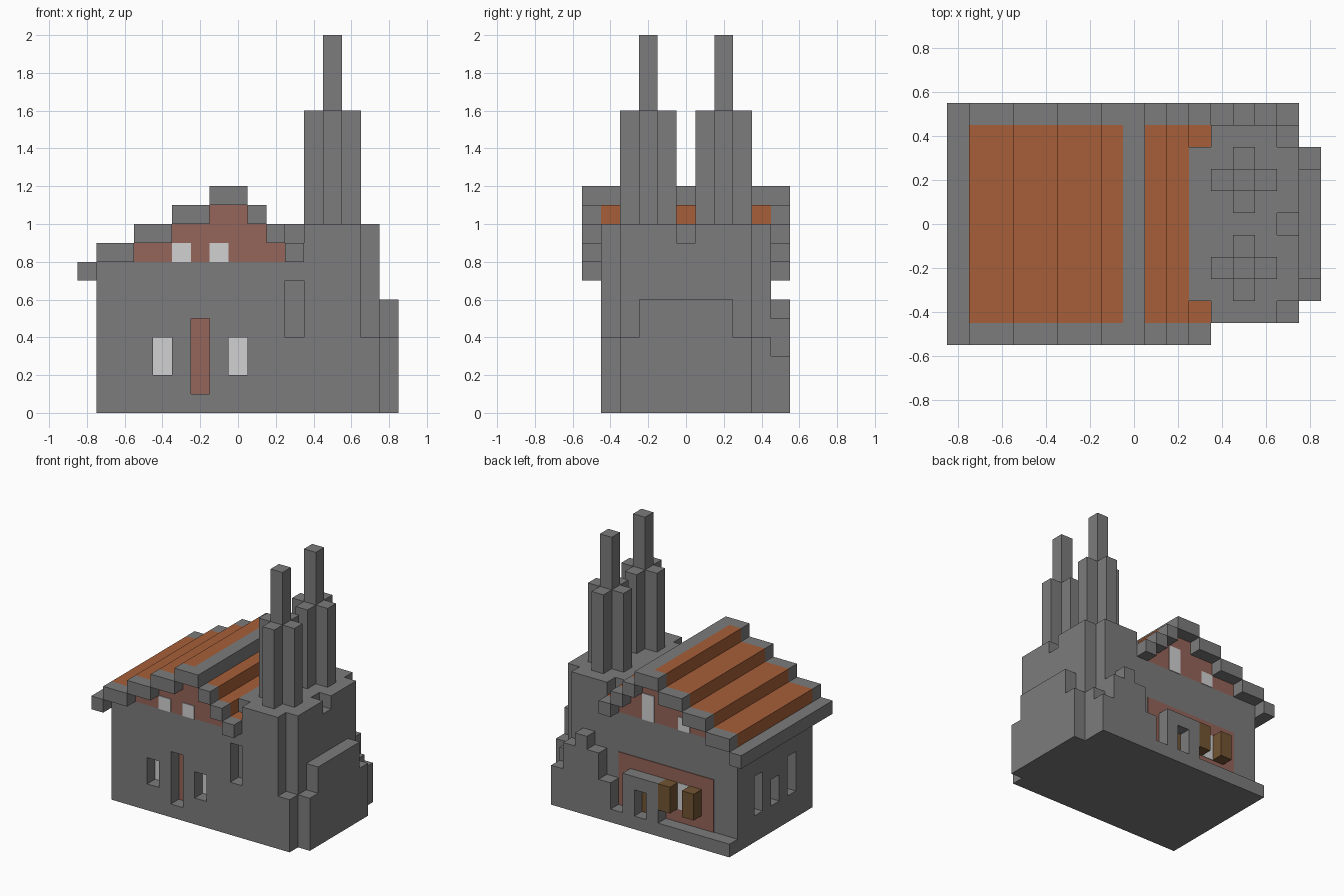
import bpy, bmesh
from mathutils import Vector

if "Cube" in bpy.data.objects:
    bpy.data.objects.remove(bpy.data.objects["Cube"])

U = 0.1                              # one building block
ORIGIN = Vector((-0.85, -0.55, 0))   # corner of the block lattice
T = 0.05                             # thin plate, in blocks


def material(name, rgb):
    m = bpy.data.materials.new(name)
    m.use_nodes = True
    col = (*rgb, 1)
    m.diffuse_color = col
    m.node_tree.nodes["Principled BSDF"].inputs["Base Color"].default_value = col
    return m


STONE = material("grey stone", (0.2, 0.2, 0.2))
TILE = material("orange tile", (0.38, 0.114, 0.04))
BRICK = material("red brick", (0.30, 0.128, 0.10))
GLASS = material("pale glass", (0.64, 0.64, 0.64))
WOOD = material("brown wood", (0.17, 0.09, 0.032))


def finish(name, bm, mat):
    bmesh.ops.recalc_face_normals(bm, faces=bm.faces)
    me = bpy.data.meshes.new(name)
    bm.to_mesh(me)
    bm.free()
    me.materials.append(mat)
    ob = bpy.data.objects.new(name, me)
    bpy.context.collection.objects.link(ob)
    return ob


def boxes(name, mat, *spans):
    """Boxes given as (x0, x1, y0, y1, z0, z1) in blocks."""
    bm = bmesh.new()
    for s in spans:
        lo, hi = Vector(s[0::2]), Vector(s[1::2])
        verts = bmesh.ops.create_cube(bm, size=1)["verts"]
        for v in verts:
            v.co = ORIGIN + U * ((lo + hi) / 2 + v.co * (hi - lo))
    return finish(name, bm, mat)


def prism(name, mat, outline, z0, z1):
    """Plan outline raised from z0 to z1."""
    bm = bmesh.new()
    face = bm.faces.new([bm.verts.new(ORIGIN + U * Vector((x, y, z0))) for x, y in outline])
    new = bmesh.ops.extrude_face_region(bm, geom=[face])["geom"]
    up = [v for v in new if isinstance(v, bmesh.types.BMVert)]
    bmesh.ops.translate(bm, verts=up, vec=(0, 0, U * (z1 - z0)))
    return finish(name, bm, mat)


# House walls with recessed openings
walls = boxes("walls", STONE, (1, 12, 1, 10, 0, 8))
front_windows = [(4, 5, 2, 4), (8, 9, 2, 4)]
door = (6, 7, 1, 5)
slot = (11, 12.1, 4, 7)
side_windows = [(3, 4, 2, 5), (5, 6, 2, 4), (7, 8, 2, 5)]
cuts = [(a, b, 0, 2, c, d) for a, b, c, d in front_windows + [door, slot]]
cuts += [(0, 2, a, b, c, d) for a, b, c, d in side_windows]
cutter = boxes("opening_cutter", STONE, *cuts)
cutter.hide_render = True
mod = walls.modifiers.new("openings", "BOOLEAN")
mod.operation, mod.solver, mod.object = "DIFFERENCE", "EXACT", cutter
bpy.context.view_layer.objects.active = walls
bpy.ops.object.modifier_apply(modifier=mod.name)
bpy.data.objects.remove(cutter)

# Panels at the back of the openings
boxes("front_window_panes", GLASS,
      *[(a, b, 2 - T, 2, c, d) for a, b, c, d in front_windows])
boxes("side_window_panes", GLASS,
      *[(2 - T, 2, a, b, c, d) for a, b, c, d in side_windows])
boxes("front_door", BRICK, (door[0], door[1], 2 - T, 2, door[2], door[3]))

# Stepped brick gables and their windows
boxes("gable", BRICK, (3, 11, 1, 10, 8, 9), (5, 10, 1, 10, 9, 10), (7, 9, 1, 10, 10, 11))
boxes("front_gable_windows", GLASS, (5, 6, 1 - T, 1, 8, 9), (7, 8, 1 - T, 1, 8, 9))
boxes("back_gable_windows", GLASS, (5, 6, 10, 10 + T, 8, 9), (8, 9, 10, 10 + T, 8, 10))

# Stepped roof: tiles between stone trims
steps = [(1, 3, 8), (3, 5, 9), (5, 7, 10), (7, 8, 11), (9, 10, 10), (10, 11, 9), (11, 12, 8)]
boxes("roof_tiles", TILE, *[(a, b, 1, 10, z, z + 1) for a, b, z in steps])
trims = steps + [(8, 9, 11)]
for name, y in (("front_roof_trim", 0), ("back_roof_trim", 10)):
    boxes(name, STONE, *[(a, b, y, y + 1, z, z + 1) for a, b, z in trims])
boxes("roof_ridge", STONE, (8, 9, 1, 10, 11, 12))
boxes("eave", STONE, (0, 1, 0, 11, 7, 8))

# Tower block: square foot, cross-cornered upper part, notched parapet
boxes("tower_foot", STONE, (12, 16, 1, 10, 0, 4))
left = [(11, 9), (11, 2), (12, 2), (12, 1), (15, 1), (15, 2), (16, 2)]
right = [(16, 9), (15, 9), (15, 10), (12, 10), (12, 9)]
notch = [(16, 5), (15, 5), (15, 6), (16, 6)]
prism("tower_body", STONE, left + right, 4, 9)
prism("tower_parapet", STONE, left + notch + right, 9, 10)
boxes("side_buttress", STONE, (16, 17, 2, 9, 0, 4), (16, 17, 3, 8, 4, 6))

# Twin chimneys with cross-shaped shafts
for name, y in (("front_spire", 3), ("back_spire", 7)):
    cross = [(12, y), (13, y), (13, y - 1), (14, y - 1), (14, y), (15, y),
             (15, y + 1), (14, y + 1), (14, y + 2), (13, y + 2), (13, y + 1), (12, y + 1)]
    prism(name + "_shaft", STONE, cross, 10, 16)
    boxes(name + "_tip", STONE, (13, 14, y, y + 1, 16, 20))

# Back plinth, stepped buttress and porch
boxes("back_plinth", STONE, (1, 16, 10, 11, 0, 1))
boxes("back_buttress", STONE,
      *[(11 + i, 12 + i, 10, 11, 1, h) for i, h in enumerate((3, 5, 6, 5, 3))])
boxes("porch", STONE, (7, 8, 10, 11, 1, 3), (9, 10, 10, 11, 1, 3), (7, 10, 10, 11, 3, 4))

# Back brick panel with door, window and shutters
boxes("back_brick_panel", BRICK, (3, 11, 10, 10 + T, 1, 5))
boxes("back_door", WOOD, (8, 9, 10, 10.09, 1, 3))
boxes("back_window", GLASS, (5, 6, 10, 10.09, 2, 4))
boxes("shutters", WOOD, (4, 5, 10, 11, 2, 4), (6, 7, 10, 11, 2, 4))
